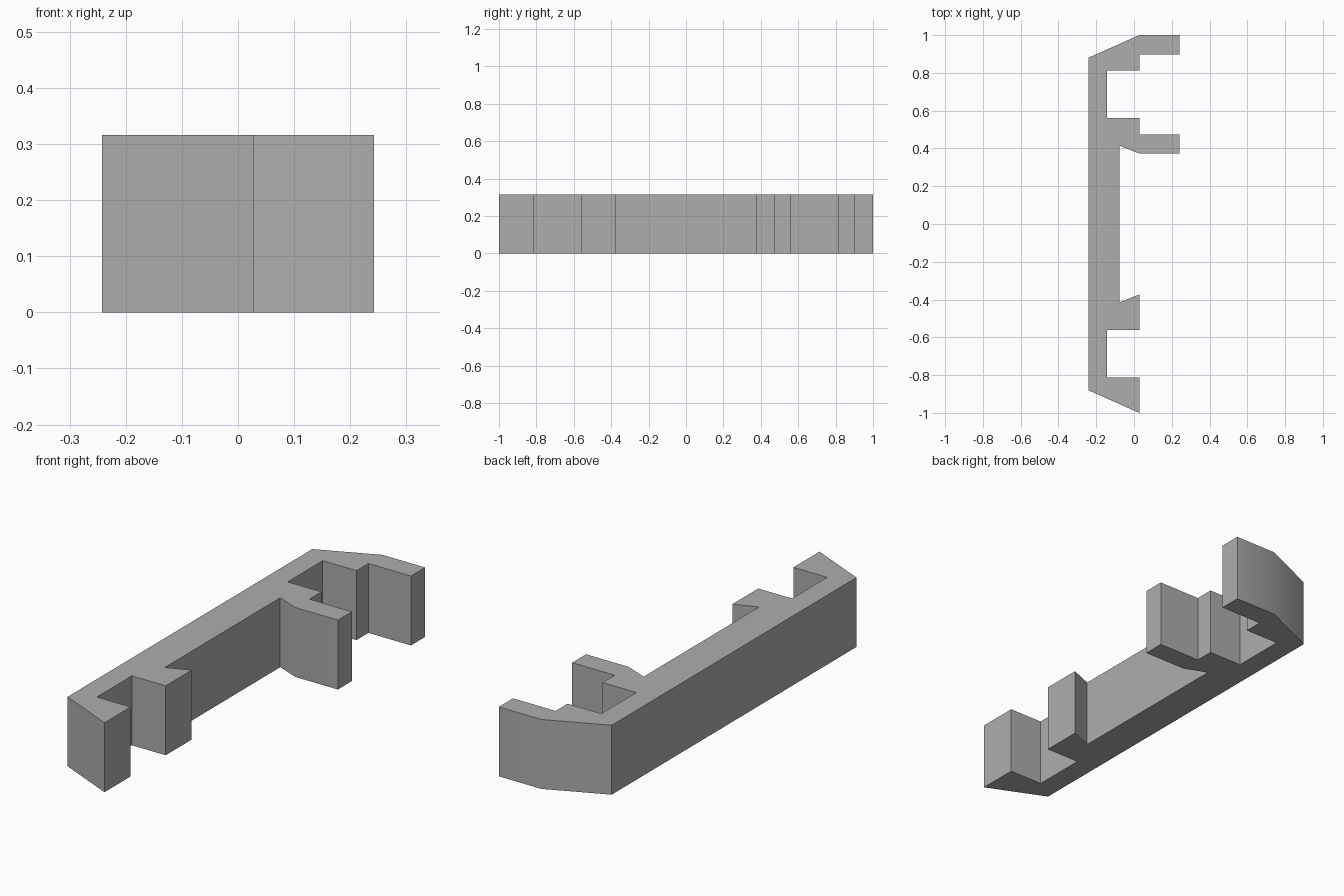
import bpy
import bmesh
import math

cube = bpy.data.objects.get("Cube")
if cube:
    bpy.data.objects.remove(cube, do_unlink=True)

HEIGHT = 0.316
BACK, WALL, STEP, JAW, TIP = -0.242, -0.142, -0.078, 0.028, 0.242

# Plain grey plastic
grey = bpy.data.materials.new("plain grey")
grey.use_nodes = True
colour = (0.42, 0.42, 0.42, 1)
grey.diffuse_color = colour
grey.node_tree.nodes["Principled BSDF"].inputs["Base Color"].default_value = colour


def jaw_profile(with_fingers):
    """Half outline, from the outer back corner inward to the middle bar."""
    outer = [(BACK, 0.88), (JAW, 1.0)]
    slot = [(JAW, 0.812), (WALL, 0.812), (WALL, 0.56), (JAW, 0.56)]
    inner = [(JAW, 0.373), (STEP, 0.415)]
    if with_fingers:
        outer += [(TIP, 1.0), (TIP, 0.898), (JAW, 0.898)]
        inner = [(JAW, 0.473), (TIP, 0.473), (TIP, 0.373)] + inner
    return outer + slot + inner


# Clip outline: fingered jaw at the back, short mirrored jaw at the front
outline = jaw_profile(True) + [(x, -y) for x, y in reversed(jaw_profile(False))]

# Extrude the outline into the clip body
bm = bmesh.new()
base = bm.faces.new([bm.verts.new((x, y, 0)) for x, y in outline])
extruded = bmesh.ops.extrude_face_region(bm, geom=[base], use_keep_orig=True)
top_verts = [v for v in extruded["geom"] if isinstance(v, bmesh.types.BMVert)]
bmesh.ops.translate(bm, verts=top_verts, vec=(0, 0, HEIGHT))
bmesh.ops.recalc_face_normals(bm, faces=bm.faces)
mesh = bpy.data.meshes.new("clip_body")
bm.to_mesh(mesh)
bm.free()
mesh.materials.append(grey)
clip = bpy.data.objects.new("clip_body", mesh)
bpy.context.collection.objects.link(clip)

# Soften only the shallow bends of the jaws
bpy.ops.object.select_all(action="DESELECT")
clip.select_set(True)
bpy.context.view_layer.objects.active = clip
bpy.ops.object.shade_smooth_by_angle(angle=math.radians(30))
